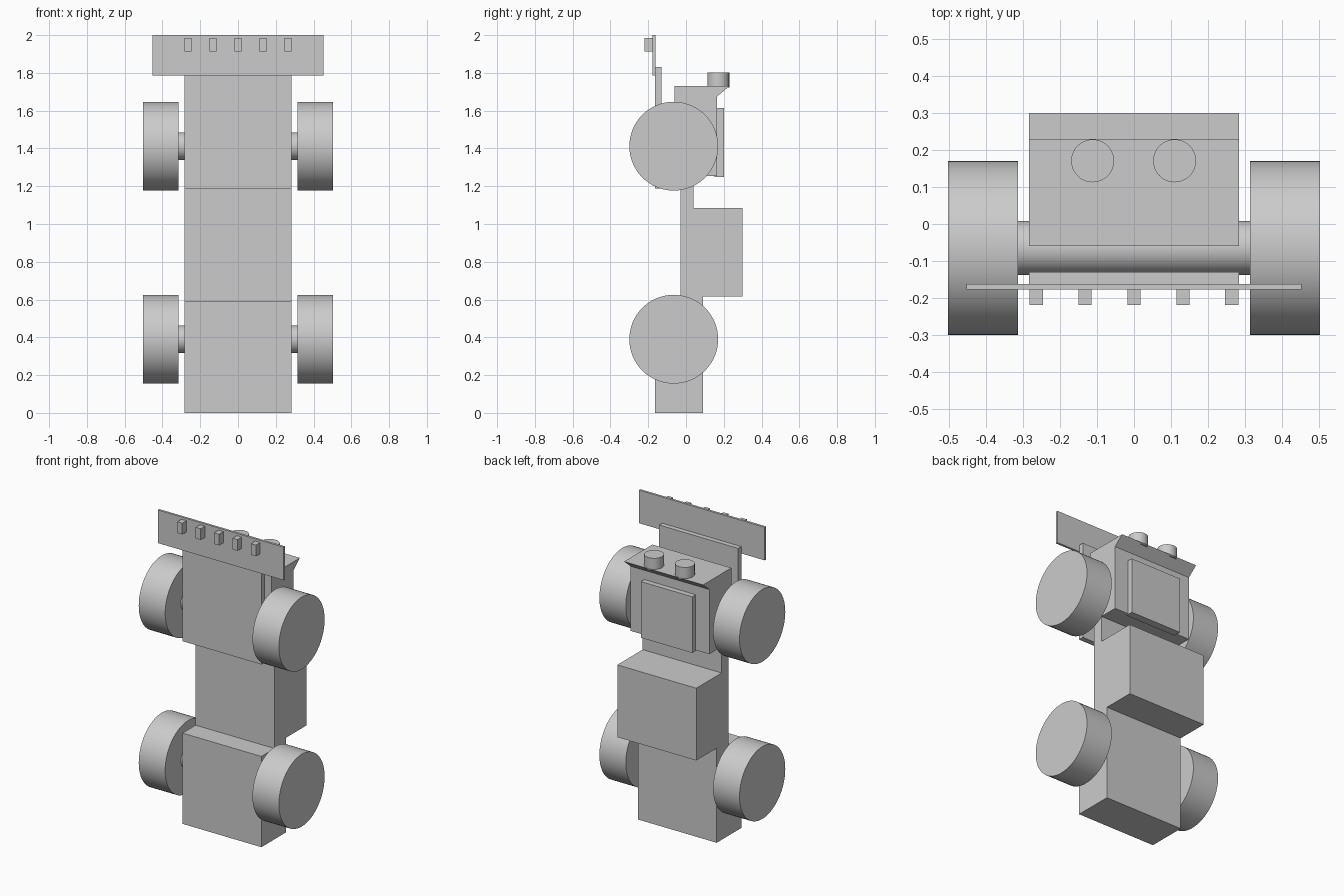
import bpy, bmesh, math

cube = bpy.data.objects.get("Cube")
if cube:
    bpy.data.objects.remove(cube, do_unlink=True)

GREY = (0.6, 0.6, 0.6, 1)
grey = bpy.data.materials.new("plain grey")
grey.use_nodes = True
grey.diffuse_color = GREY
grey.node_tree.nodes["Principled BSDF"].inputs["Base Color"].default_value = GREY

HALF = 0.284  # half width of the body


def extrude(name, profile, x0=-HALF, x1=HALF):
    """Extrude a (y, z) profile along x."""
    bm = bmesh.new()
    face = bm.faces.new([bm.verts.new((x0, y, z)) for y, z in profile])
    side = bmesh.ops.extrude_face_region(bm, geom=[face])["geom"]
    verts = [v for v in side if isinstance(v, bmesh.types.BMVert)]
    bmesh.ops.translate(bm, verts=verts, vec=(x1 - x0, 0, 0))
    bmesh.ops.recalc_face_normals(bm, faces=bm.faces)
    mesh = bpy.data.meshes.new(name)
    bm.to_mesh(mesh)
    bm.free()
    mesh.materials.append(grey)
    obj = bpy.data.objects.new(name, mesh)
    bpy.context.collection.objects.link(obj)
    return obj


def box(name, y0, y1, z0, z1, x0=-HALF, x1=HALF):
    return extrude(name, [(y0, z0), (y1, z0), (y1, z1), (y0, z1)], x0, x1)


def cylinder(name, radius, depth, location, along_x=False):
    rotation = (0, math.pi / 2, 0) if along_x else (0, 0, 0)
    bpy.ops.mesh.primitive_cylinder_add(vertices=64, radius=radius, depth=depth,
                                        location=location, rotation=rotation)
    obj = bpy.context.object
    obj.name = name
    obj.data.materials.append(grey)
    bpy.ops.object.shade_smooth_by_angle(angle=math.radians(30))


# Body blocks
box("lower_body", -0.165, 0.09, 0, 0.59)
box("lower_joint", -0.03, 0.09, 0.58, 0.615)
box("spine", -0.03, 0.04, 0.58, 1.3)
box("rear_pack", 0.03, 0.3, 0.615, 1.085)
box("front_panel", -0.165, -0.13, 1.188, 1.83)

# Upper body with a flared lip at the back of the roof
extrude("upper_body", [(-0.06, 1.255), (0.165, 1.255), (0.165, 1.675),
                       (0.23, 1.73), (-0.06, 1.73)])
box("rear_plate", 0.15, 0.2, 1.25, 1.615, -0.185, 0.185)

# Roof board with a row of lamps
box("roof_board", -0.177, -0.162, 1.785, 2, -0.453, 0.453)
for i in range(5):
    x = (i - 2) * 0.1325
    box(f"lamp_{i + 1}", -0.22, -0.175, 1.912, 1.985, x - 0.018, x + 0.018)

# Wheels and axles
for level, z in (("lower", 0.39), ("upper", 1.412)):
    cylinder(f"{level}_axle", 0.073, 0.66, (0, -0.065, z), True)
    for side, sign in (("left", 1), ("right", -1)):
        cylinder(f"{level}_{side}_wheel", 0.235, 0.19, (sign * 0.409, -0.065, z), True)

# Round stubs on the roof
for side, x in (("left", 0.11), ("right", -0.112)):
    cylinder(f"{side}_stub", 0.058, 0.08, (x, 0.171, 1.762))
